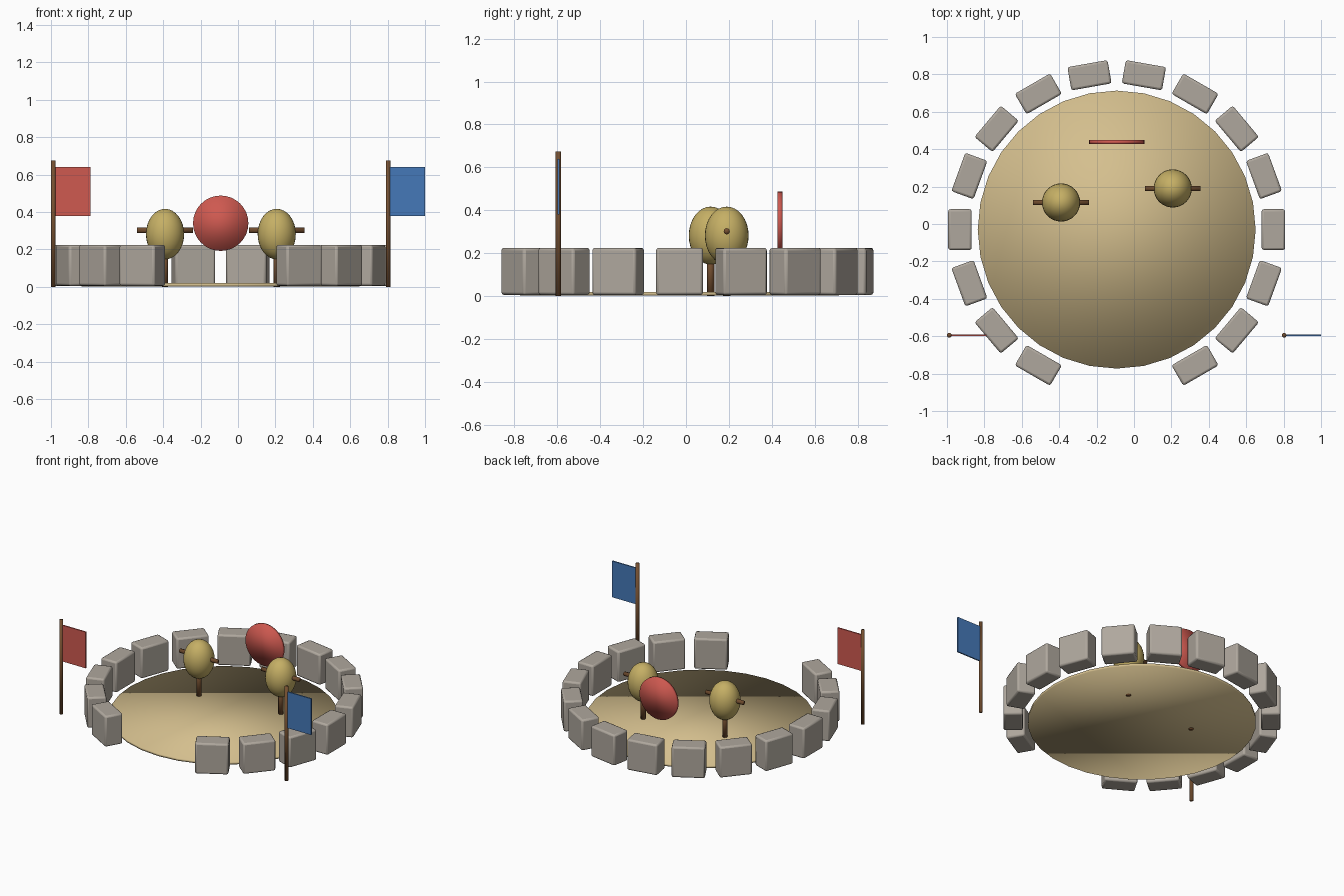
import bpy
from math import cos, sin, radians, pi

cube = bpy.data.objects.get("Cube")
if cube:
    bpy.data.objects.remove(cube, do_unlink=True)

CX, CY = -0.0925, -0.03      # arena centre


def material(name, rgb):
    m = bpy.data.materials.new(name)
    m.use_nodes = True
    m.diffuse_color = (*rgb, 1)
    m.node_tree.nodes["Principled BSDF"].inputs["Base Color"].default_value = (*rgb, 1)
    return m


SAND = material("sand", (0.66, 0.52, 0.27))
STONE = material("stone", (0.43, 0.39, 0.34))
STRAW = material("straw", (0.56, 0.43, 0.13))
WOOD = material("wood", (0.18, 0.08, 0.03))
RED = material("red", (0.62, 0.10, 0.08))
BLUE = material("blue", (0.06, 0.19, 0.48))


def finish(name, mat, smooth=False):
    ob = bpy.context.object
    ob.name = ob.data.name = name
    ob.data.materials.append(mat)
    bpy.ops.object.transform_apply(location=False, rotation=False, scale=True)
    if smooth:
        bpy.ops.object.shade_smooth()
    return ob


def cylinder(name, mat, loc, r, depth, rot=(0, 0, 0), sides=32):
    bpy.ops.mesh.primitive_cylinder_add(vertices=sides, radius=r, depth=depth,
                                        location=loc, rotation=rot)
    return finish(name, mat, True)


def box(name, mat, loc, size, turn=0):
    bpy.ops.mesh.primitive_cube_add(size=1, location=loc, rotation=(0, 0, turn))
    bpy.context.object.scale = size
    return finish(name, mat)


# Sandy floor, softly shaded over its rim
cylinder("arena_floor", SAND, (CX, CY, 0.0115), 0.743, 0.017)

# Ring of bevelled stones with an entrance gap at the front
for slot in range(18):
    if slot in (13, 14):
        continue
    a = radians(20 * slot)
    stone = box("wall_stone", STONE, (CX + 0.838 * cos(a), CY + 0.838 * sin(a), 0.115),
                (0.126, 0.218, 0.22), a)
    bevel = stone.modifiers.new("worn_edges", "BEVEL")
    bevel.width = 0.012
    bevel.segments = 2
    bpy.ops.object.shade_smooth_by_angle(angle=radians(35))

# Training dummies: post, straw body and crossbar
for side, x, y in (("right", -0.39, 0.115), ("left", 0.207, 0.19)):
    cylinder(side + "_dummy_post", WOOD, (x, y, 0.12), 0.017, 0.24, sides=12)
    bpy.ops.mesh.primitive_uv_sphere_add(segments=32, ring_count=16, radius=1,
                                         location=(x, y, 0.282))
    bpy.context.object.scale = (0.102, 0.102, 0.135)
    finish(side + "_dummy_body", STRAW, True)
    cylinder(side + "_dummy_arms", WOOD, (x, y, 0.302), 0.0145, 0.298,
             (0, pi / 2, 0), 12)

# Round target disc at the back
cylinder("target_disc", RED, (CX, 0.438, 0.34), 0.148, 0.022, (pi / 2, 0, 0))

# Flags flying towards the left on either side of the entrance
for side, x, mat in (("right", CX - 0.895, RED), ("left", CX + 0.895, BLUE)):
    cylinder(side + "_flag_pole", WOOD, (x, -0.595, 0.3375), 0.0125, 0.675, sides=12)
    box(side + "_flag", mat, (x + 0.0988, -0.595, 0.51), (0.1976, 0.009, 0.26))
